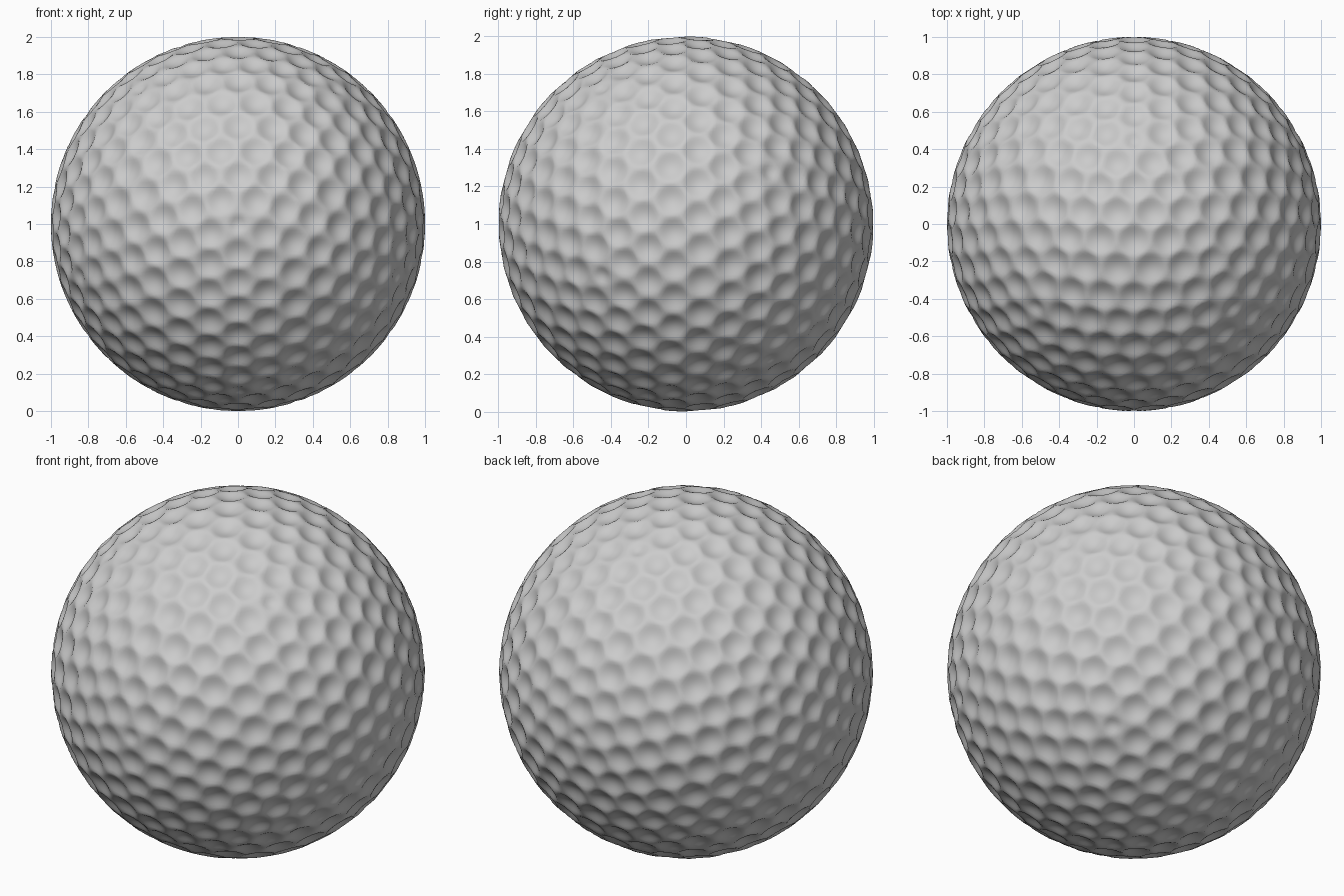
import bpy, bmesh
from math import sin, cos, radians, acos
from itertools import combinations
from mathutils import Vector
from mathutils.kdtree import KDTree

if "Cube" in bpy.data.objects:
    bpy.data.objects.remove(bpy.data.objects["Cube"])

FREQ = 7            # dimples along each icosahedron edge
DEPTH = 0.024       # dimple depth
SMALL = 0.055       # radius of the twelve small dimples

# Icosahedron corners, five-fold axis along y
H, R = 0.4472136, 0.8944272
corners = [Vector((0, -1, 0)), Vector((0, 1, 0))]
for k in range(5):
    for y, start in ((H, 18), (-H, 54)):
        a = radians(start + 72 * k)
        corners.append(Vector((R * cos(a), y, R * sin(a))))

# Dimple centres: evenly spaced triangular lattice over each face
theta = acos(H)
centres = {}
for tri in combinations(corners, 3):
    if all(p.dot(q) > 0.4 for p, q in combinations(tri, 2)):
        for i in range(FREQ + 1):
            for j in range(FREQ + 1 - i):
                w = (i / FREQ, j / FREQ, (FREQ - i - j) / FREQ)
                p = sum((c * sin(t * theta) for c, t in zip(tri, w)), Vector()).normalized()
                centres[tuple(round(v, 3) + 0.0 for v in p)] = (p, max(w) > 0.999)
# merge rounding duplicates on shared edges
dimples = []
for p, corner in centres.values():
    if all((p - q).length > 0.02 for q, _ in dimples):
        dimples.append((p, corner))

tree = KDTree(len(dimples))
for i, (p, _) in enumerate(dimples):
    tree.insert(p, i)
tree.balance()

# Dimple radii from the distance to the neighbours
radii = []
for p, corner in dimples:
    near = [d for _, _, d in tree.find_n(p, 7)][1:]
    radii.append(SMALL if corner else 0.5 * sum(near) / len(near))

# Ball: fine sphere pressed in at every dimple
bm = bmesh.new()
bmesh.ops.create_icosphere(bm, subdivisions=7, radius=1)
for v in bm.verts:
    n = v.co.normalized()
    press = 0
    for _, i, d in tree.find_n(n, 3):
        r = radii[i]
        if d < r:
            press = max(press, DEPTH * (r / 0.08) * (1 - (d / r) ** 2) ** 1.4)
    v.co = n * (1 - press) + Vector((0, 0, 1))
for f in bm.faces:
    f.smooth = True
mesh = bpy.data.meshes.new("dimpled_ball")
bm.to_mesh(mesh)
bm.free()
ball = bpy.data.objects.new("dimpled_ball", mesh)
bpy.context.collection.objects.link(ball)
